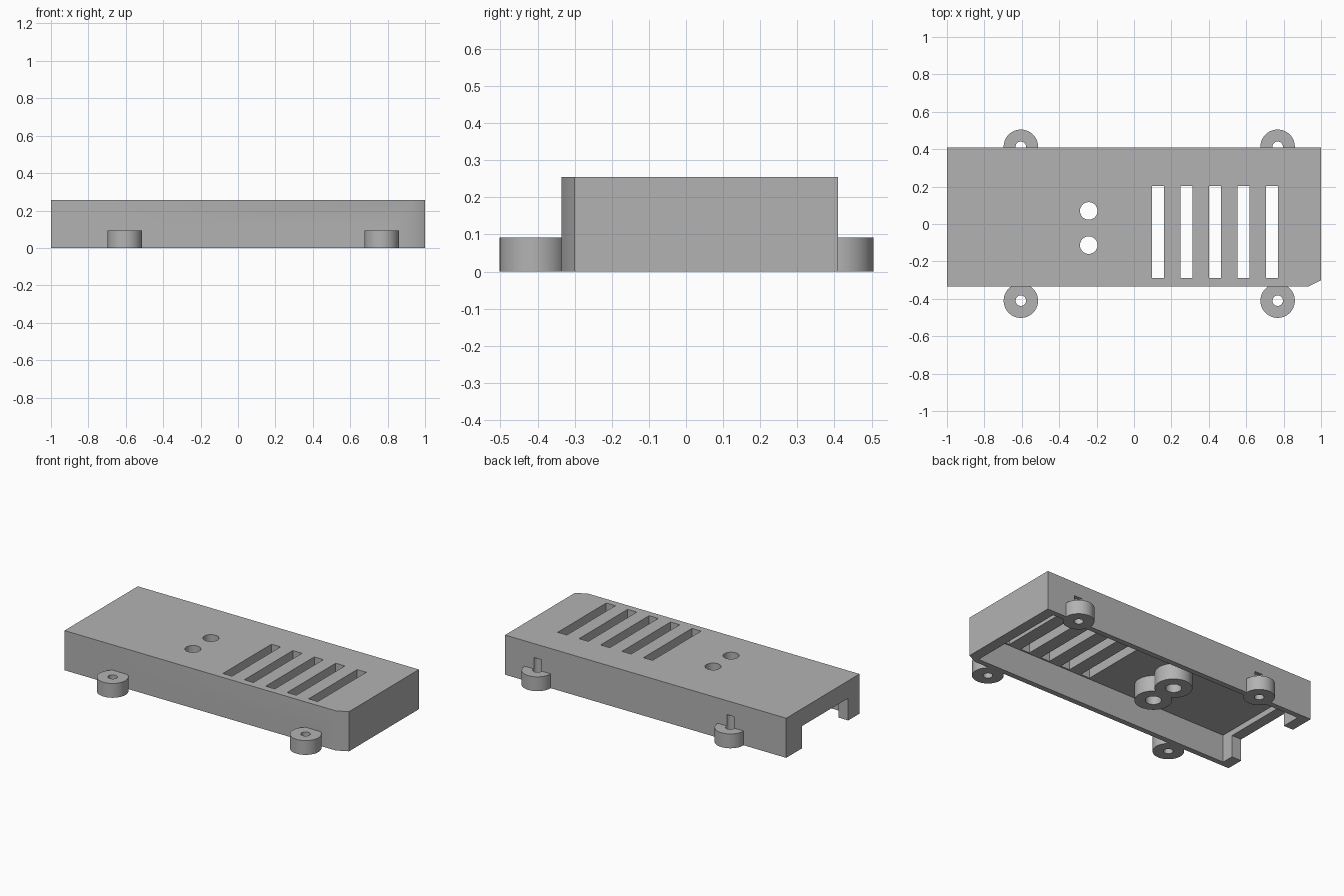
import bpy, bmesh

if "Cube" in bpy.data.objects:
    bpy.data.objects.remove(bpy.data.objects["Cube"])

grey = bpy.data.materials.new("plastic_grey")
grey.diffuse_color = (0.45, 0.45, 0.45, 1)
grey.use_nodes = True
grey.node_tree.nodes["Principled BSDF"].inputs["Base Color"].default_value = grey.diffuse_color


def prism(name, outline, z0, z1):
    """Extrude a counter-clockwise outline from z0 to z1."""
    bm = bmesh.new()
    face = bm.faces.new([bm.verts.new((x, y, z0)) for x, y in outline])
    top = bmesh.ops.extrude_face_region(bm, geom=[face])["geom"]
    bmesh.ops.translate(bm, vec=(0, 0, z1 - z0),
                        verts=[v for v in top if isinstance(v, bmesh.types.BMVert)])
    bmesh.ops.recalc_face_normals(bm, faces=bm.faces)
    mesh = bpy.data.meshes.new(name)
    bm.to_mesh(mesh)
    bm.free()
    mesh.materials.append(grey)
    obj = bpy.data.objects.new(name, mesh)
    bpy.context.collection.objects.link(obj)
    return obj


def box(name, x0, x1, y0, y1, z0, z1):
    return prism(name, [(x0, y0), (x1, y0), (x1, y1), (x0, y1)], z0, z1)


def cylinder(name, x, y, r, z0, z1):
    bpy.ops.mesh.primitive_cylinder_add(vertices=64, radius=r, depth=z1 - z0,
                                        location=(x, y, (z0 + z1) / 2))
    obj = bpy.context.object
    obj.name = name
    obj.data.materials.append(grey)
    return obj


def combine(target, tool, operation):
    """Apply a boolean and remove the tool."""
    mod = target.modifiers.new(operation, "BOOLEAN")
    mod.operation = operation
    mod.solver = "EXACT"
    mod.object = tool
    bpy.context.view_layer.objects.active = target
    bpy.ops.object.modifier_apply(modifier=mod.name)
    bpy.data.objects.remove(tool)


# Shell with one clipped corner, hollow underneath
case = prism("case", [(-1, -0.335), (0.93, -0.335), (1, -0.30), (1, 0.41), (-1, 0.41)], 0, 0.255)
combine(case, box("cavity", -0.93, 0.93, -0.30, 0.375, -0.1, 0.18), "DIFFERENCE")

# Cable opening in the left end
combine(case, box("end_notch", -1.1, -0.9, -0.22, 0.25, -0.1, 0.143), "DIFFERENCE")

# Mounting bosses and button guide tubes
bosses = [(x, y) for x in (-0.605, 0.768) for y in (-0.41, 0.413)]
guides = [(-0.242, 0.07), (-0.242, -0.113)]
for x, y in bosses:
    combine(case, cylinder("boss", x, y, 0.092, 0, 0.092), "UNION")
for x, y in guides:
    combine(case, cylinder("guide", x, y, 0.11, 0.077, 0.21), "UNION")

# Screw holes and button holes
for x, y in bosses:
    combine(case, cylinder("screw_hole", x, y, 0.028, -0.1, 0.165), "DIFFERENCE")
for x, y in guides:
    combine(case, cylinder("button_hole", x, y, 0.047, -0.1, 0.4), "DIFFERENCE")

# Row of vent slots
for i in range(5):
    x = 0.128 + i * 0.1525
    combine(case, box("vent_slot", x - 0.0325, x + 0.0325, -0.29, 0.203, 0.1, 0.4), "DIFFERENCE")

# Smooth round walls, crisp edges
bpy.ops.object.select_all(action="DESELECT")
case.select_set(True)
bpy.context.view_layer.objects.active = case
bpy.ops.object.shade_smooth_by_angle()
